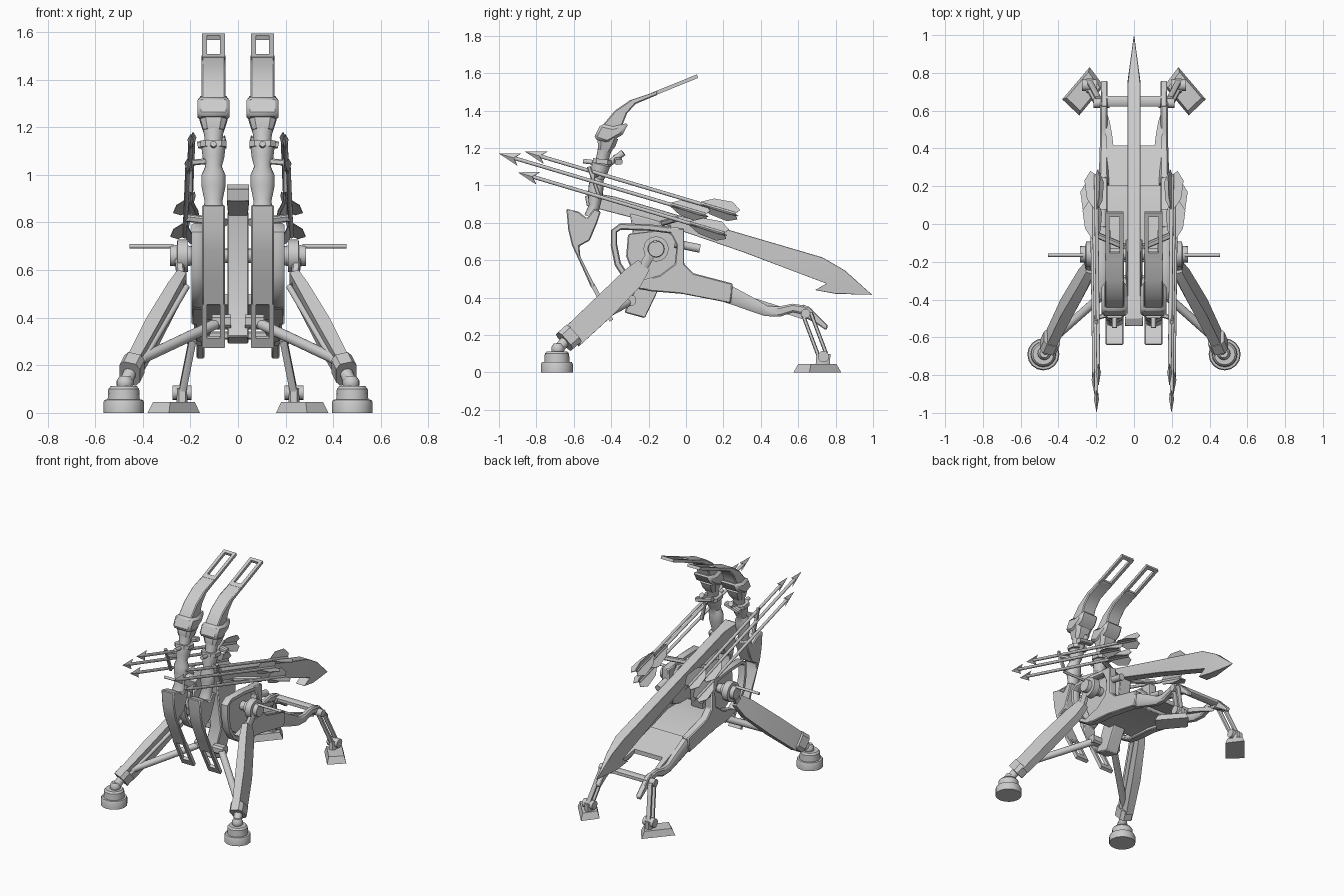
import bpy, bmesh, math
from mathutils import Vector

if "Cube" in bpy.data.objects:
    bpy.data.objects.remove(bpy.data.objects["Cube"])

BOX = [(-.5, -.5), (.5, -.5), (.5, .5), (-.5, .5)]
CHAM = [(-.5, -.3), (-.3, -.5), (.3, -.5), (.5, -.3), (.5, .3), (.3, .5), (-.3, .5), (-.5, .3)]
ROUND = [(.5 * math.cos(i * math.pi / 8), .5 * math.sin(i * math.pi / 8)) for i in range(16)]


def finish(name, bm, mirror=True, bevel=0):
    bmesh.ops.recalc_face_normals(bm, faces=bm.faces)
    me = bpy.data.meshes.new(name)
    bm.to_mesh(me)
    bm.free()
    ob = bpy.data.objects.new(name, me)
    bpy.context.collection.objects.link(ob)
    if bevel:
        b = ob.modifiers.new("bevel", 'BEVEL')
        b.width, b.limit_method, b.angle_limit = bevel, 'ANGLE', math.radians(35)
    if mirror:
        ob.modifiers.new("mirror", 'MIRROR')
    return ob


def sweep(name, rows, sec=ROUND, mirror=True):
    """Loft a section along rows of (x, y, z, depth, width)."""
    bm = bmesh.new()
    ps = [Vector(r[:3]) for r in rows]
    rings = []
    for i, r in enumerate(rows):
        t = (ps[min(i + 1, len(ps) - 1)] - ps[max(i - 1, 0)]).normalized()
        s = t.cross(Vector((1, 0, 0)) if abs(t.x) < .95 else Vector((0, 1, 0))).normalized()
        u = t.cross(s)
        rings.append([bm.verts.new(ps[i] + s * a * r[3] + u * b * r[4]) for a, b in sec])
    n = len(sec)
    for A, B in zip(rings, rings[1:]):
        for k in range(n):
            bm.faces.new((A[k], A[(k + 1) % n], B[(k + 1) % n], B[k]))
    bm.faces.new(rings[0])
    bm.faces.new(rings[-1])
    return finish(name, bm, mirror)


def bar(name, p, q, a, b=None, sec=ROUND, mirror=True):
    b = b or a
    return sweep(name, [(*p, a, b), (*q, a, b)], sec, mirror)


def prism(name, pts, x0, x1, mirror=True, bevel=.006, shape=None):
    """Extrude a side profile of (y, z) points from x0 to x1."""
    bm = bmesh.new()
    f = bm.faces.new([bm.verts.new((x0, y, z)) for y, z in pts])
    g = bmesh.ops.extrude_face_region(bm, geom=[f])
    for v in g['geom']:
        if isinstance(v, bmesh.types.BMVert):
            v.co.x = x1
    if shape:
        for v in bm.verts:
            v.co.x *= shape(v.co)
    bmesh.ops.triangulate(bm, faces=[f for f in bm.faces if len(f.verts) > 4])
    return finish(name, bm, mirror, bevel)


# front feet: stepped round pads, ball joint and ankle
sweep("front_foot", [(.48, -.69, z, d, d) for z, d in
      ((0, .17), (.045, .17), (.055, .16), (.056, .135), (.1, .13), (.112, .11))])
sweep("front_ankle_ball", [(.475, -.685, z, d, d) for z, d in
      ((.1, .05), (.115, .07), (.135, .07), (.155, .045))])
bar("front_ankle", (.475, -.685, .12), (.44, -.62, .2), .055)
bar("front_ankle_collar", (.455, -.65, .165), (.435, -.605, .205), .12, .09, CHAM)

# front legs, braces and upper links
sweep("front_leg", [(.44, -.61, .19, .125, .05), (.36, -.45, .34, .13, .06),
      (.27, -.29, .5, .12, .05), (.235, -.23, .57, .08, .04)], BOX)
bar("front_leg_rod", (.41, -.62, .2), (.215, -.26, .53), .025)
bar("leg_brace", (.42, -.6, .22), (.07, -.29, .385), .045)
bar("brace_clevis", (.03, -.3, .385), (.11, -.3, .385), .055, .06, CHAM)
bar("leg_upper_link", (.235, -.25, .53), (.25, -.17, .66), .05, .035, CHAM)

# hub on each side with a crank rod
bar("axle", (-.26, -.16, .66), (.26, -.16, .66), .06, mirror=False)
sweep("hub", [(x, -.16, .66, d, d) for x, d in
      ((.18, .08), (.21, .085), (.211, .135), (.255, .135), (.256, .09), (.285, .085))])
bar("crank_rod", (.27, -.165, .7), (.455, -.165, .7), .018)
bar("side_nub", (.165, -.06, .69), (.165, .075, .662), .045)

# body side frames with looped handles
prism("side_frame", [(-.1, .78), (-.01, .77), (-.01, .58), (.04, .53), (.25, .475), (.24, .37),
      (-.02, .42), (-.2, .435), (-.28, .48), (-.14, .52), (-.06, .58), (-.05, .68)], .14, .195)
sweep("handle_loop", [(.17, y, z, .035, .05) for y, z in
      ((-.08, .76), (-.2, .775), (-.35, .78), (-.385, .755), (-.385, .68), (-.365, .58),
       (-.32, .51), (-.24, .46), (-.16, .45))], CHAM)
prism("inner_side_panel", [(-.31, .74), (-.1, .765), (-.03, .7), (-.03, .52), (-.2, .47),
      (-.28, .52), (-.32, .62)], .125, .145)

# centre block hanging under the rail
prism("centre_block", [(-.3, .85), (-.08, .79), (-.12, .5), (-.22, .29), (-.33, .32), (-.25, .5)],
      -.045, .045, mirror=False)
prism("body_floor", [(-.2, .5), (.0, .5), (.23, .43), (.22, .39), (-.02, .44), (-.2, .45)],
      -.15, .15, mirror=False)

# rear deck with a curved cut-out, and its cross bar
bm = bmesh.new()
outline = [(-.14, .2), (.14, .2), (.155, .62)]
curve = [(.147, .6), (.128, .54), (.117, .48), (.109, .415)]
outline += curve + [(-x, y) for x, y in reversed(curve)] + [(-.155, .62)]
face = bm.faces.new([bm.verts.new((x, y, .45 - (y - .2) * .32)) for x, y in outline])
for v in bmesh.ops.extrude_face_region(bm, geom=[face])['geom']:
    if isinstance(v, bmesh.types.BMVert):
        v.co.z -= .03
bmesh.ops.triangulate(bm, faces=[f for f in bm.faces if len(f.verts) > 4])
finish("rear_deck", bm, False)
bar("rear_cross_bar", (-.17, .65, .325), (.17, .65, .325), .035, .055, CHAM, False)

# rear arms, knees, shanks and splayed feet
sweep("rear_arm", [(.16, y, z, a, b) for y, z, a, b in
      ((.2, .43, .1, .055), (.28, .395, .085, .05), (.37, .355, .07, .045), (.43, .328, .055, .04),
       (.5, .325, .055, .04), (.57, .345, .045, .04), (.625, .335, .05, .04), (.66, .3, .045, .04))], CHAM)
prism("knee_guard", [(.62, .365), (.66, .35), (.76, .25), (.75, .225), (.69, .265), (.64, .29)], .14, .175)
bar("knee_pin", (.13, .64, .315), (.215, .64, .315), .05)
for k, dy in enumerate((-.018, .022)):
    bar(f"rear_shank_rod_{k}", (.19, .645 + dy, .31 + dy * .4), (.235, .73 + dy, .085 + dy * .4), .02, .03, CHAM)
bar("rear_ankle_pin", (.195, .735, .085), (.275, .735, .085), .06)
bar("rear_ankle_block", (.235, .73, .03), (.235, .735, .1), .075, .045, CHAM)
corners = [(.235, .83), (.38, .66), (.29, .575), (.16, .73)]
bm = bmesh.new()
lo, hi = [[bm.verts.new((.265 + (x - .265) * k, .7 + (y - .7) * k, z)) for x, y in corners]
          for k, z in ((1, 0), (.8, .045))]
bm.faces.new(lo)
bm.faces.new(hi)
for i in range(4):
    bm.faces.new((lo[i], lo[i - 1], hi[i - 1], hi[i]))
finish("rear_foot", bm)

# long central rail ending in a pointed tail blade
prism("centre_rail", [(-.54, .94), (-.5, .96), (-.38, .94), (.73, .615), (.85, .545), (.995, .415), (.8, .42),
      (.69, .44), (.75, .475), (.3, .645), (-.05, .765), (-.53, .89)], -.035, .035, False, .004,
      lambda c: 1.35 if c.y < -.4 else max(.05, min(1, (1 - c.y) / .25)))

# twin bows: slotted tips, limb heads, grips
X = .103
prism("bow_upper_limb", [(-.15, 1.505), (-.3, 1.455), (-.38, 1.4), (-.46, 1.305), (-.47, 1.25),
      (-.42, 1.235), (-.34, 1.27), (-.345, 1.31), (-.315, 1.385), (-.27, 1.435), (-.15, 1.485)], X - .05, X + .05)
prism("bow_upper_cheek", [(-.495, 1.25), (-.455, 1.33), (-.39, 1.315), (-.305, 1.335), (-.34, 1.27),
      (-.42, 1.225)], X - .068, X + .068, bevel=.015)
sweep("bow_upper_socket", [(X, y, z, a, b) for y, z, a, b in
      ((-.41, 1.265, .1, .13), (-.425, 1.225, .1, .11), (-.437, 1.185, .07, .085))], CHAM)
sweep("bow_grip", [(X, y, z, a, b) for y, z, a, b in
      ((-.43, 1.21, .08, .1), (-.44, 1.17, .07, .08), (-.45, 1.13, .07, .07), (-.455, 1.11, .1, .1),
       (-.465, 1.07, .09, .09), (-.475, 1.035, .07, .07), (-.48, 1.0, .08, .1), (-.485, .95, .08, .1),
       (-.49, .89, .06, .075), (-.51, .83, .07, .09))], ROUND)
prism("bow_lower_limb", [(-.64, .875), (-.575, .86), (-.53, .825), (-.49, .875), (-.455, .86), (-.475, .8),
      (-.515, .705), (-.57, .675), (-.565, .62), (-.485, .46), (-.505, .45), (-.55, .55), (-.61, .68), (-.63, .765)],
      X - .048, X + .048)
for s, side in ((-1, "inner"), (1, "outer")):
    bar(f"upper_tip_{side}_prong", (X + s * .038, -.18, 1.486), (X + s * .038, .06, 1.583), .02, .021, BOX)
    bar(f"lower_tip_{side}_prong", (X + s * .037, -.5, .47), (X + s * .037, -.4, .28), .022, .021, BOX)
bar("upper_tip_plate", (X, -.18, 1.486), (X, -.15, 1.498), .02, .096, BOX)
bar("upper_tip_end", (X, .042, 1.576), (X, .062, 1.584), .02, .096, BOX)
bar("lower_tip_end", (X, -.42, .318), (X, -.398, .277), .022, .094, BOX)
bar("bow_collar", (X, -.447, 1.14), (X, -.45, 1.115), .1, .11, CHAM)
bar("grip_peg", (X, -.42, 1.11), (X + .01, -.335, 1.175), .035)
bar("grip_thorn", (X - .05, -.37, 1.15), (X + .065, -.36, 1.125), .03, .04, CHAM)
bar("grip_front_peg", (X, -.47, 1.12), (X, -.55, 1.13), .025)

# arrow racks: three arrows per side with barbed heads and three fins
D = Vector((.012, 1, -.297)).normalized()
for i, (x, y, z, length) in enumerate(((.198, -1, 1.17, 1.15), (.188, -.86, 1.18, 1.17), (.21, -.9, 1.07, 1.15))):
    tip = Vector((x, y, z))
    end = tip + D * length
    bar(f"arrow_shaft_{i}", tip + D * .06, end, .02)
    S = D.cross(Vector((1, 0, 0))).normalized()
    bm = bmesh.new()
    rim = [bm.verts.new(tip + D * d + S * h) for d, h in ((0, 0), (.115, .035), (.085, .0), (.115, -.035))]
    mids = [bm.verts.new(tip + D * .08 + Vector((o, 0, 0))) for o in (-.014, .014)]
    for m in mids:
        for k in range(4):
            bm.faces.new((rim[k], rim[(k + 1) % 4], m))
    finish(f"arrow_head_{i}", bm)
    bm = bmesh.new()
    for ang in (10, 130, 250):
        a = math.radians(ang)
        out = Vector((1, 0, 0)) * math.cos(a) + S * math.sin(a)
        nrm = D.cross(out).normalized() * .002
        loops = [[bm.verts.new(end - D * d + out * h + nrm * s) for d, h in
                  ((.21, 0), (.13, .05), (.03, .062), (-.02, .03), (.0, 0))] for s in (-1, 1)]
        bm.faces.new(loops[0])
        bm.faces.new(loops[1])
        for k in range(5):
            bm.faces.new((loops[0][k], loops[0][k - 1], loops[1][k - 1], loops[1][k]))
    finish(f"arrow_fins_{i}", bm)
bar("arrow_bracket_upper", (X, -.47, 1.06), (.21, -.5, 1.05), .025, .025, CHAM)
bar("arrow_bracket_front", (.2, -.52, 1.1), (.2, -.46, .93), .02, .02, CHAM)
bar("arrow_bracket_rear", (.05, -.12, .8), (.215, -.05, .82), .03, .03, CHAM)

# smooth shading with crisp edges
bpy.ops.object.select_all(action='SELECT')
bpy.context.view_layer.objects.active = bpy.context.selected_objects[0]
bpy.ops.object.shade_smooth_by_angle(angle=math.radians(35))
